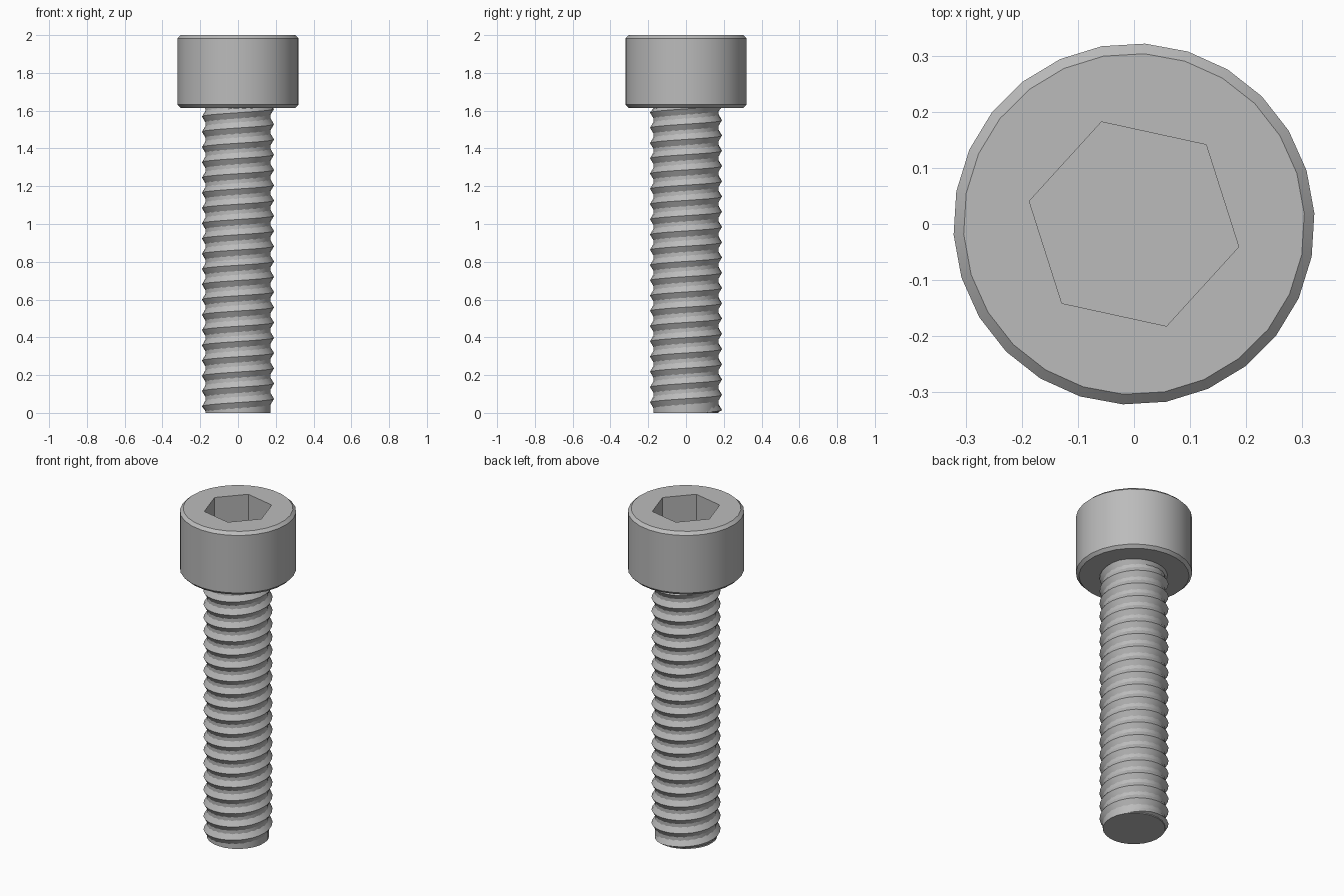
import bpy, bmesh
from math import cos, sin, pi, radians

cube = bpy.data.objects.get("Cube")
if cube:
    bpy.data.objects.remove(cube)

SIDES = 26
PHASE = radians(3.4)
HEAD_Z = 1.615
PITCH = HEAD_Z / 20
CORE, ROOT, CREST = 0.173, 0.167, 0.191

steel = bpy.data.materials.new("steel grey")
steel.use_nodes = True
colour = (0.5, 0.5, 0.5, 1)
steel.diffuse_color = colour
steel.node_tree.nodes["Principled BSDF"].inputs["Base Color"].default_value = colour


def ring(bm, radius, z, sides=SIDES, phase=PHASE):
    angles = [phase + 2 * pi * i / sides for i in range(sides)]
    return [bm.verts.new((radius * cos(a), radius * sin(a), z)) for a in angles]


def bridge(bm, low, high):
    n = len(low)
    for i in range(n):
        j = (i + 1) % n
        bm.faces.new((low[i], low[j], high[j], high[i]))


def finish(bm, name):
    mesh = bpy.data.meshes.new(name)
    bm.to_mesh(mesh)
    bm.free()
    mesh.materials.append(steel)
    obj = bpy.data.objects.new(name, mesh)
    bpy.context.collection.objects.link(obj)
    bpy.ops.object.select_all(action='DESELECT')
    obj.select_set(True)
    bpy.context.view_layer.objects.active = obj
    bpy.ops.object.shade_smooth_by_angle(angle=radians(25))
    return obj


# Chamfered head with a hexagonal socket
bm = bmesh.new()
profile = [(0.305, HEAD_Z), (0.322, HEAD_Z + 0.017), (0.322, 1.983), (0.304, 2.0)]
rings = [ring(bm, r, z) for r, z in profile]
for low, high in zip(rings, rings[1:]):
    bridge(bm, low, high)
bm.faces.new(rings[0][::-1])
rim = ring(bm, 0.191, 2.0, 6, radians(-12.3))
floor = ring(bm, 0.191, 1.8, 6, radians(-12.3))
bridge(bm, rim, floor)
bm.faces.new(floor)
# Flat top between the outer edge and the socket rim
edges = [bm.edges.get((loop[i - 1], loop[i]))
         for loop in (rings[-1], rim) for i in range(len(loop))]
bmesh.ops.triangle_fill(bm, edges=edges, use_beauty=True, normal=(0, 0, 1))
finish(bm, "socket_head")

# Plain shank core
bm = bmesh.new()
bottom = ring(bm, CORE, 0)
top = ring(bm, CORE, HEAD_Z)
bridge(bm, bottom, top)
bm.faces.new(bottom[::-1])
bm.faces.new(top)
finish(bm, "shank_core")

# Right-handed thread: one V-shaped ridge swept up a helix, run out at the tip
bm = bmesh.new()
START = radians(25)
rows = []
for i in range(20 * SIDES + SIDES // 2):
    angle = START + 2 * pi * i / SIDES
    z = PITCH * i / SIDES
    crest = ROOT + (CREST - ROOT) * min(1, i / 4)
    row = []
    for r, dz in ((ROOT, -PITCH / 2), (crest, 0), (ROOT, PITCH / 2)):
        height = min(max(z + dz, 0.002), HEAD_Z + 0.005)
        row.append(bm.verts.new((r * cos(angle), r * sin(angle), height)))
    rows.append(row)
for a, b in zip(rows, rows[1:]):
    for k in range(2):
        bm.faces.new((a[k], b[k], b[k + 1], a[k + 1]))
bmesh.ops.remove_doubles(bm, verts=bm.verts, dist=0.0001)
finish(bm, "screw_thread")
